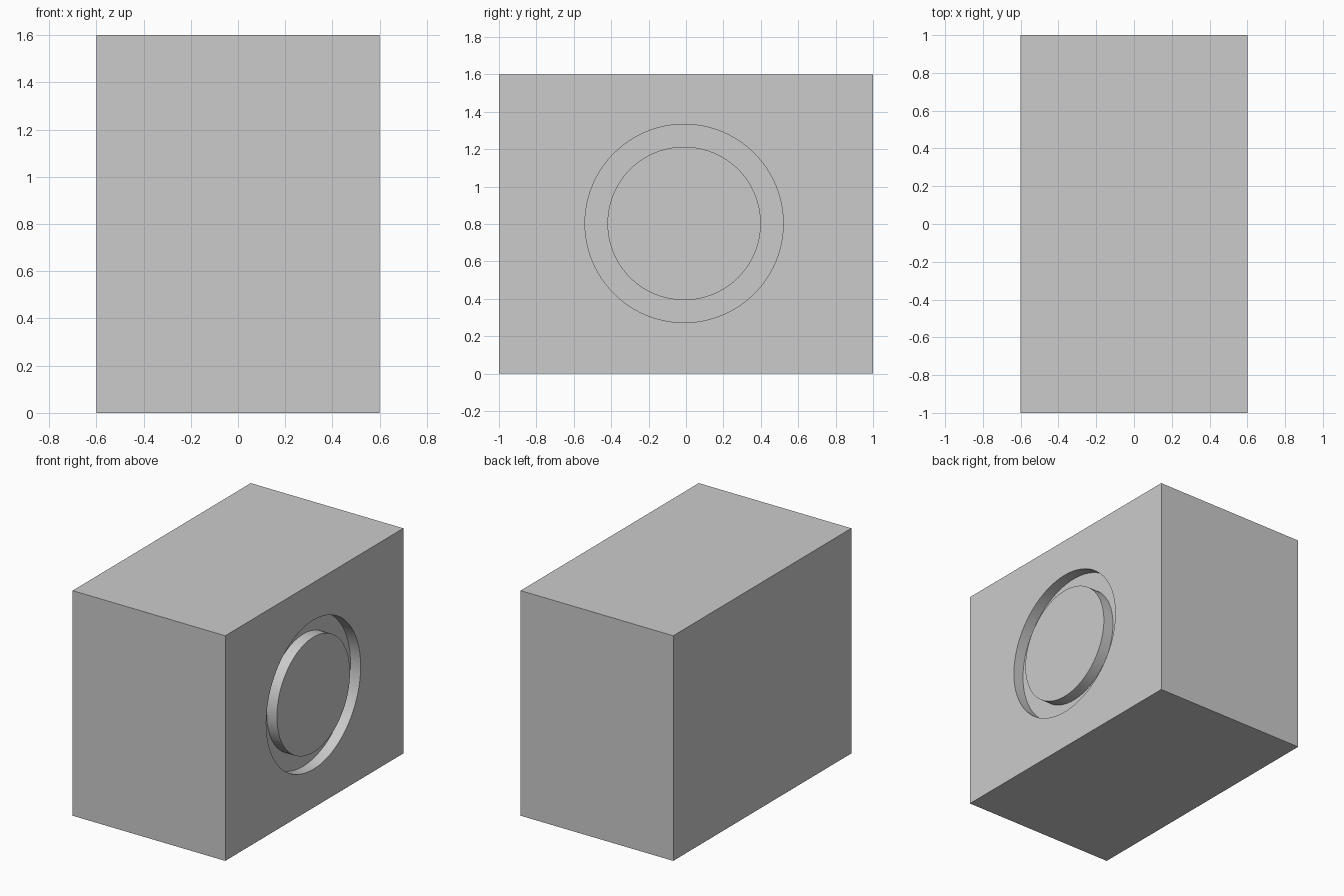
import bpy, bmesh, math
from mathutils import Vector

if "Cube" in bpy.data.objects:
    bpy.data.objects.remove(bpy.data.objects["Cube"])

SIZE = (1.2, 2.0, 1.6)
CENTRE = Vector((0.6, -0.01, 0.803))     # ring centre on the right face
R_IN, R_OUT, DEPTH, SEGMENTS = 0.41, 0.53, 0.08, 96


def mesh_object(name, bm):
    bmesh.ops.recalc_face_normals(bm, faces=bm.faces)
    mesh = bpy.data.meshes.new(name)
    bm.to_mesh(mesh)
    bm.free()
    obj = bpy.data.objects.new(name, mesh)
    bpy.context.collection.objects.link(obj)
    return obj


# Solid block standing on the ground
bm = bmesh.new()
bmesh.ops.create_cube(bm, size=1)
bmesh.ops.scale(bm, vec=SIZE, verts=bm.verts)
bmesh.ops.translate(bm, vec=(0, 0, SIZE[2] / 2), verts=bm.verts)
block = mesh_object("block", bm)

# Ring cutter: rectangular profile spun around the x axis
bm = bmesh.new()
profile = [(-DEPTH, R_IN), (-DEPTH, R_OUT), (DEPTH, R_OUT), (DEPTH, R_IN)]
verts = [bm.verts.new(CENTRE + Vector((x, 0, r))) for x, r in profile]
edges = [bm.edges.new((verts[i], verts[(i + 1) % 4])) for i in range(4)]
bmesh.ops.spin(bm, geom=verts + edges, cent=CENTRE, axis=(1, 0, 0),
               angle=math.tau, steps=SEGMENTS)
bmesh.ops.remove_doubles(bm, verts=bm.verts, dist=1e-4)
cutter = mesh_object("groove_cutter", bm)
cutter.hide_render = True

# Cut the circular groove, leaving a flush disc in the middle
cut = block.modifiers.new("ring_groove", 'BOOLEAN')
cut.operation = 'DIFFERENCE'
cut.solver = 'EXACT'
cut.object = cutter
bpy.context.view_layer.objects.active = block
block.select_set(True)
bpy.ops.object.modifier_apply(modifier=cut.name)
bpy.data.objects.remove(cutter)

# Smooth groove walls, sharp edges elsewhere
bpy.ops.object.shade_smooth_by_angle(angle=math.radians(30))
